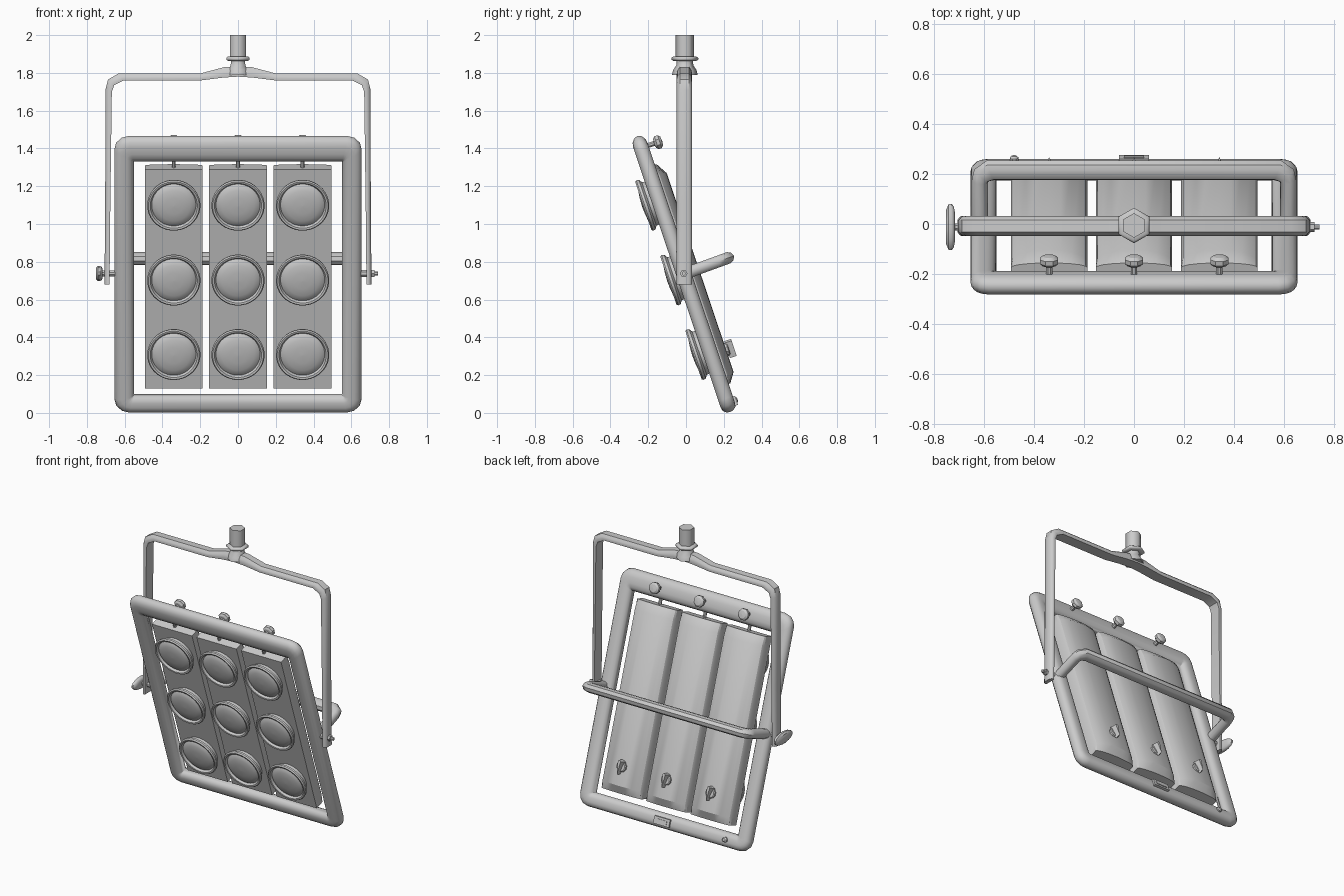
import bpy, bmesh
from math import sin, cos, pi, radians
from mathutils import Matrix, Vector

if "Cube" in bpy.data.objects:
    bpy.data.objects.remove(bpy.data.objects["Cube"])

PIVOT = Matrix.Translation((0, -0.012, 0.735))
TILT = PIVOT @ Matrix.Rotation(radians(18.6), 4, 'X')    # panel space: x, depth, up
HANDLE = PIVOT @ Matrix.Rotation(radians(20), 4, 'X')    # handle space: x, back, up


def loft(name, rings, mat=Matrix(), closed=False, angle=40):
    """Skin a list of equal-length rings; cap the ends unless closed."""
    bm = bmesh.new()
    vr = [[bm.verts.new(mat @ Vector(p)) for p in r] for r in rings]
    n = len(vr[0])
    for a, b in zip(vr, vr[1:] + ([vr[0]] if closed else [])):
        for i in range(n):
            j = (i + 1) % n
            bm.faces.new((a[i], a[j], b[j], b[i]))
    if not closed:
        bm.faces.new(vr[0])
        bm.faces.new(vr[-1])
    bmesh.ops.remove_doubles(bm, verts=bm.verts, dist=1e-5)
    bmesh.ops.dissolve_degenerate(bm, edges=bm.edges, dist=1e-6)
    bmesh.ops.recalc_face_normals(bm, faces=bm.faces)
    me = bpy.data.meshes.new(name)
    bm.to_mesh(me)
    bm.free()
    ob = bpy.data.objects.new(name, me)
    bpy.context.collection.objects.link(ob)
    bpy.ops.object.select_all(action='DESELECT')
    ob.select_set(True)
    bpy.context.view_layer.objects.active = ob
    bpy.ops.object.shade_smooth_by_angle(angle=radians(angle))
    return ob


def strap(name, path, section, put, mat=Matrix(), closed=False):
    """path: (outer a, outer b, inner a, inner b); section: (t across, w offset)."""
    rings = [[put(oa + (ia - oa) * t, ob + (ib - ob) * t, w) for t, w in section]
             for oa, ob, ia, ib in path]
    return loft(name, rings, mat, closed)


def mirrored(half):
    return half + [(-a, b, -c, d) for a, b, c, d in reversed(half) if a != 0]


def turned(name, profile, mat, sides=16, angle=40, stretch=(1, 1)):
    """profile: (radius, height along local z)."""
    rings = [[(max(r, 1e-4) * stretch[0] * cos(2 * pi * (i + .5) / sides),
               max(r, 1e-4) * stretch[1] * sin(2 * pi * (i + .5) / sides), h)
              for i in range(sides)] for r, h in profile]
    return loft(name, rings, mat, angle=angle)


def box(name, c, s, mat):
    x, y, z = (v / 2 for v in s)
    ring = [(-x, -y), (x, -y), (x, y), (-x, y)]
    return loft(name, [[(a, b, h) for a, b in ring] for h in (-z, z)],
                mat @ Matrix.Translation(c), angle=20)


def at(x, v, u):            # spot on the panel, local z pointing backwards
    return TILT @ Matrix.Translation((x, v, u)) @ Matrix.Rotation(-pi / 2, 4, 'X')


# Outer frame: stadium tube with clipped outer corners and square inner ones
L, W, R = 0.771, 0.655, 0.075
frame_path = []
for sx, sz, iz, start in ((1, 1, .63, 0), (-1, 1, .63, 90), (-1, -1, -.672, 180), (1, -1, -.672, 270)):
    for k in range(4):
        a = radians(start + 30 * k)
        frame_path.append((sx * (W - R) + R * cos(a), sz * (L - R) + R * sin(a), sx * .55, iz))
cap = [radians(a) for a in range(-90, 91, 30)]
stadium = [(.36 - .36 * cos(a), .04 * sin(a)) for a in cap] + \
          [(.64 + .36 * cos(a), -.04 * sin(a)) for a in cap]
strap("outer_frame", frame_path, stadium, lambda a, b, w: (a, w, b), TILT, closed=True)

# Three lamp housings with rounded backs, nine lamps and their knobs
for col, x in enumerate((-.34, 0, .342)):
    arc = [(.153 * cos(a), .03 + .055 * sin(a)) for a in (pi * i / 10 for i in range(11))]
    sec = [(-.153, -.035)] + [(.153, -.035)] + arc
    rings = []
    for end, shrink in ((-.627, .35), (-.575, 1), (.535, 1), (.597, .35)):
        rings.append([(x + a, v if v < .03 else .03 + (v - .03) * shrink, end) for a, v in sec])
    loft("lamp_housing_%d" % col, rings, TILT, angle=30)
    for row, u in enumerate((.410, -.008, -.424)):
        turned("lamp_%d_%d" % (col, row),
               [(.118, -.03), (.122, -.055), (.139, -.066), (.141, -.08), (.135, -.088), (.125, -.086),
                (.117, -.072), (.108, -.079), (.085, -.088), (.045, -.093), (0, -.095)],
               at(x, 0, u), 32, 35)
    # hanging rod from the top bar
    turned("hanging_rod_%d" % col, [(.011, .58), (.011, .66)],
           TILT @ Matrix.Translation((x, 0, 0)), 8)
    # clamp knob behind the top bar
    turned("top_knob_%d" % col,
           [(.014, .02), (.014, .072), (.028, .075), (.039, .085), (.039, .103), (.026, .114), (0, .117)],
           at(x, 0, .705), 8, 30)
    # pointer knob on the lower back of the housing
    turned("switch_knob_%d" % col, [(.036, .07), (.036, .095), (.03, .1), (0, .1)],
           at(x, 0, -.45), 10, 35)
    loft("switch_pointer_%d" % col,
         [[(x - s, v, -.455 + d) for s, d in ((.026 * k, .04), (0, .05), (-.026 * k, .04), (0, -.045))]
          for v, k in ((.09, 1), (.128, .4))], TILT, angle=20)

# Plate and small screw on the back of the bottom bar
box("back_plate", (0, .04, -.722), (.12, .024, .05), TILT)
box("back_plate_inset", (0, .052, -.722), (.08, .008, .022), TILT)
turned("frame_screw", [(.018, .03), (.018, .05), (.01, .058), (0, .058)], at(-.48, 0, -.72), 8)

# Rear carrying handle
strap("rear_handle", mirrored([(.65, .0, .585, .0), (.65, .20, .585, .19), (.64, .245, .58, .195),
                               (.59, .283, .56, .2)]),
      [(0, 0), (.12, .022), (.35, .031), (.65, .031), (.88, .022), (1, 0),
       (.88, -.022), (.65, -.031), (.35, -.031), (.12, -.022)],
      lambda a, b, w: (a, b, w), HANDLE)

# Hanging yoke
strap("yoke", mirrored([(.707, .68, .680, .68), (.703, 1.1, .676, 1.1), (.702, 1.71, .668, 1.70),
                        (.688, 1.765, .655, 1.735), (.632, 1.797, .605, 1.76), (.2, 1.797, .2, 1.76),
                        (.075, 1.83, .08, 1.775), (0, 1.835, 0, 1.78)]),
      [(0, .024), (.35, .037), (.7, .041), (1, .039), (1, -.039), (.7, -.041), (.35, -.037), (0, -.024)],
      lambda a, b, w: (a, w - .008, b))

# Hanging spigot: hexagonal collar, flange and post
turned("spigot", [(.068, 1.79), (.062, 1.815), (.045, 1.84), (.043, 1.862), (.062, 1.864), (.071, 1.87),
                  (.071, 1.88), (.062, 1.886), (.049, 1.888), (.049, 2.0)],
       Matrix.Translation((0, -.006, 0)) , 6, 65)

# Pivot bolts with a wing handle on the left
side = Matrix.Translation((0, -.012, .738)) @ Matrix.Rotation(pi / 2, 4, 'Y')
turned("right_pivot_bolt", [(.02, .62), (.02, .68), (.011, .68), (.011, .742)], side, 8)
turned("right_pivot_nut", [(.02, .70), (.02, .722)], side, 6, 20)
turned("left_pivot_bolt", [(.016, -.62), (.016, -.735)], side, 8)
turned("wing_handle", [(.025, -.717), (.036, -.722), (.04, -.73), (.04, -.742), (.03, -.752)],
       side, 16, 40, (1, 2.35))
